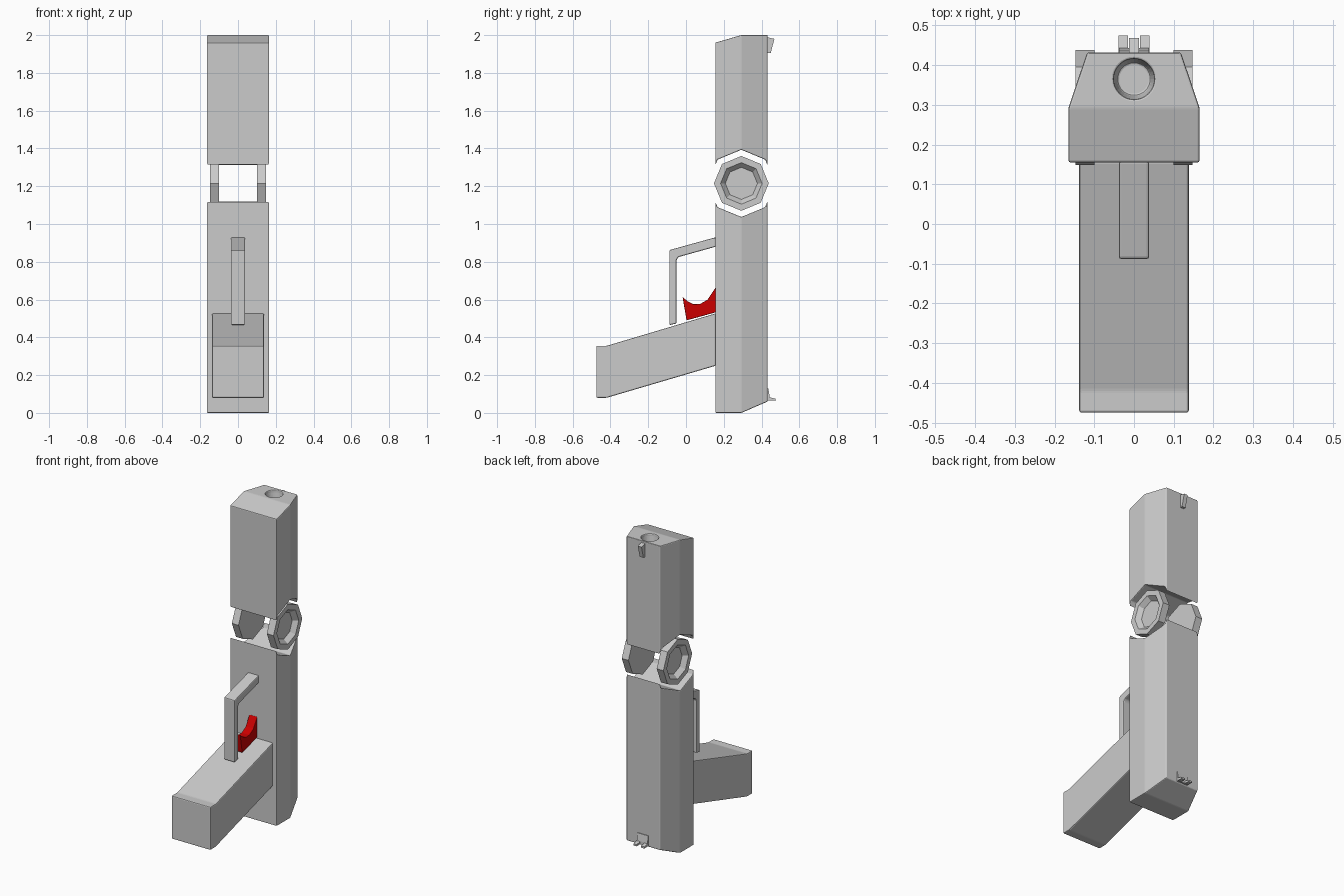
import bpy, bmesh, math
from mathutils import Vector

if "Cube" in bpy.data.objects:
    bpy.data.objects.remove(bpy.data.objects["Cube"])

MID = 0.293      # y of ridge and hinge axis
HZ = 1.215       # z of hinge axis


def finish(name, bm):
    bmesh.ops.recalc_face_normals(bm, faces=bm.faces)
    me = bpy.data.meshes.new(name)
    bm.to_mesh(me)
    bm.free()
    ob = bpy.data.objects.new(name, me)
    bpy.context.collection.objects.link(ob)
    return ob


def extrude(name, pts, vec):
    bm = bmesh.new()
    face = bm.faces.new([bm.verts.new(p) for p in pts])
    res = bmesh.ops.extrude_face_region(bm, geom=[face], use_keep_orig=True)
    verts = [g for g in res["geom"] if isinstance(g, bmesh.types.BMVert)]
    bmesh.ops.translate(bm, verts=verts, vec=vec)
    return finish(name, bm)


def prism(name, yz, x0, x1):
    return extrude(name, [(x0, y, z) for y, z in yz], (x1 - x0, 0, 0))


def bevel(ob, width=0.006):
    m = ob.modifiers.new("bevel", "BEVEL")
    m.width = width
    m.segments = 2
    m.limit_method = "ANGLE"
    m.angle_limit = math.radians(14)
    m.use_clamp_overlap = False


def cut(ob, cutter):
    m = ob.modifiers.new("cut", "BOOLEAN")
    m.operation = "DIFFERENCE"
    m.solver = "EXACT"
    m.object = cutter
    cutter.hide_render = True
    cutter.hide_viewport = True


def lathe(name, rings, sides, place):
    # rings are (position along axis, radius); place maps (axis, u, v) to xyz
    bm = bmesh.new()
    loops = []
    for a, r in rings:
        loops.append([bm.verts.new(place(a, r * math.cos(i * math.tau / sides),
                                         r * math.sin(i * math.tau / sides))) for i in range(sides)])
    for p, q in zip(loops, loops[1:]):
        for i in range(sides):
            j = (i + 1) % sides
            bm.faces.new((p[i], p[j], q[j], q[i]))
    bm.faces.new(loops[0])
    bm.faces.new(loops[-1])
    return finish(name, bm)


def along_x(a, u, v):
    return (a, MID + u, HZ + v)


def along_z(a, u, v):
    return (u, 0.365 + v, a)


# Body halves: tapered section, sloped end, octagonal hinge notch
section = [(-0.165, 0.155), (0.165, 0.155), (0.165, MID),
           (0.118, 0.432), (-0.118, 0.432), (-0.165, MID)]


def body(name, z0, z1, plane_co, plane_no):
    ob = extrude(name, [(x, y, z0) for x, y in section], (0, 0, z1 - z0))
    bm = bmesh.new()
    bm.from_mesh(ob.data)
    bmesh.ops.bisect_plane(bm, geom=bm.verts[:] + bm.edges[:] + bm.faces[:], dist=1e-5,
                           plane_co=plane_co, plane_no=plane_no, clear_outer=True)
    bmesh.ops.holes_fill(bm, edges=[e for e in bm.edges if e.is_boundary])
    bmesh.ops.recalc_face_normals(bm, faces=bm.faces)
    bm.to_mesh(ob.data)
    bm.free()
    return ob


lower = body("lower_body", 0, HZ, (0, MID, 0), Vector((0, 0.06, -0.139)).normalized())
upper = body("upper_body", HZ, 2, (0, MID, 2), Vector((0, -0.04, 0.138)).normalized())
notch = lathe("notch_cutter", [(-0.3, 0.178), (0.3, 0.178)], 8, along_x)
bore = lathe("bore_cutter", [(2.05, 0.055), (1.985, 0.05), (1.94, 0.042)], 32, along_z)
for half in (lower, upper):
    cut(half, notch)
cut(upper, bore)
for half in (lower, upper):
    bevel(half, 0.005)

# Octagonal hinge discs with dished outer faces
for side, s in (("left", -1), ("right", 1)):
    lathe("hinge_disc_" + side,
          [(s * 0.1, 0.145), (s * 0.147, 0.145), (s * 0.147, 0.11), (s * 0.118, 0.085)],
          8, along_x)

# Grip
bevel(prism("grip", [(-0.475, 0.08), (-0.42, 0.08), (0.158, 0.25), (0.158, 0.527),
                     (-0.42, 0.355), (-0.475, 0.355)], -0.138, 0.138))

# Trigger guard
bevel(prism("trigger_guard", [(-0.088, 0.465), (-0.05, 0.473), (-0.05, 0.81), (-0.04, 0.825),
                              (0.158, 0.88), (0.158, 0.93), (-0.088, 0.862)], -0.038, 0.038))

# Trigger
trigger = prism("trigger", [(-0.018, 0.613), (0.003, 0.49), (0.156, 0.532), (0.156, 0.663),
                            (0.115, 0.6), (0.075, 0.577), (0.04, 0.575), (0.01, 0.59)],
                -0.028, 0.028)
bevel(trigger, 0.003)
red = bpy.data.materials.new("red")
red.diffuse_color = (0.6, 0.0, 0.0, 1)
red.use_nodes = True
red.node_tree.nodes["Principled BSDF"].inputs["Base Color"].default_value = red.diffuse_color
trigger.data.materials.append(red)

# Sights on the rear face
prism("front_sight", [(0.425, 1.99), (0.468, 1.98), (0.448, 1.904), (0.425, 1.904)],
      -0.013, 0.013)
prism("rear_sight_plate", [(0.425, 0.065), (0.443, 0.065), (0.443, 0.085), (0.436, 0.13),
                           (0.425, 0.13)], -0.038, 0.038)
for side, s in (("left", -1), ("right", 1)):
    prism("rear_sight_prong_" + side, [(0.425, 0.068), (0.475, 0.064), (0.475, 0.075),
                                       (0.44, 0.083), (0.425, 0.083)], s * 0.015, s * 0.039)
